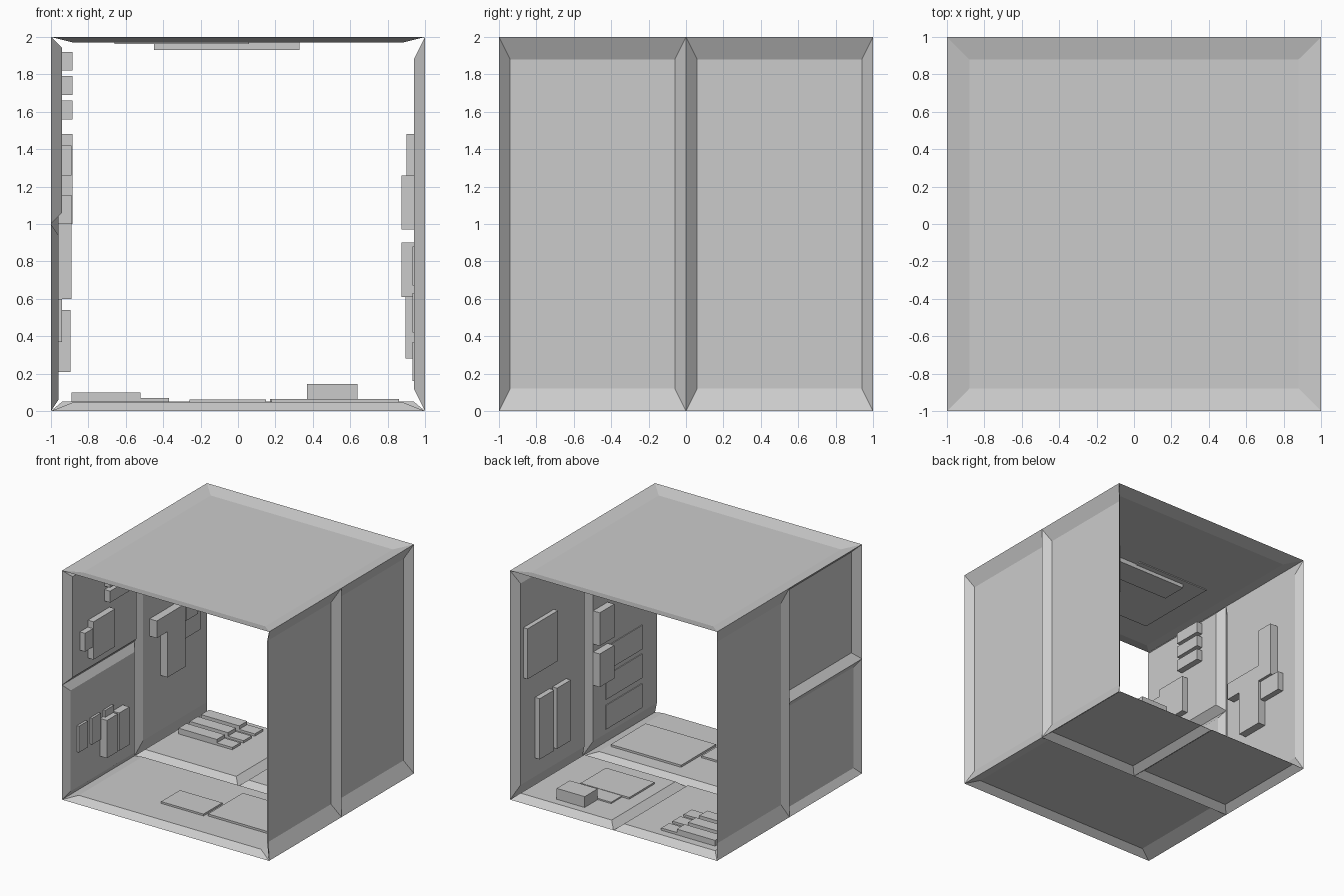
import bpy
import bmesh
from mathutils import Vector

cube = bpy.data.objects.get("Cube")
if cube:
    bpy.data.objects.remove(cube, do_unlink=True)

grey = bpy.data.materials.new("panel_grey")
grey.use_nodes = True
grey.diffuse_color = (0.6, 0.6, 0.6, 1)
grey.node_tree.nodes["Principled BSDF"].inputs["Base Color"].default_value = (0.6, 0.6, 0.6, 1)

# Each side maps (u, v, depth into the room) to a point
SIDES = {
    "floor": lambda u, v, d: Vector((u, v, d)),
    "ceiling": lambda u, v, d: Vector((u, v, 2 - d)),
    "left": lambda u, v, d: Vector((1 - d, u, v)),
    "right": lambda u, v, d: Vector((-1 + d, u, v)),
}
ROOM_CENTRE = Vector((0, 0, 1))


def add_cap(bm, place, outer, inner, low, high):
    """Four sloped or straight sides and a top, open at the back."""
    def ring(box, d):
        u0, u1, v0, v1 = box
        return [bm.verts.new(place(u, v, d))
                for u, v in ((u0, v0), (u1, v0), (u1, v1), (u0, v1))]
    a, b = ring(outer, low), ring(inner, high)
    top = bm.faces.new(b)
    top.normal_update()
    faces = [top] + [bm.faces.new((a[i], a[(i + 1) % 4], b[(i + 1) % 4], b[i]))
                     for i in range(4)]
    # Turn the whole cap towards the room
    inward = place(0, 0, 1) - place(0, 0, 0)
    if top.normal.dot(inward) < 0:
        for f in faces:
            f.normal_flip()


def finish(name, bm):
    mesh = bpy.data.meshes.new(name)
    bm.to_mesh(mesh)
    bm.free()
    mesh.materials.append(grey)
    bpy.context.collection.objects.link(bpy.data.objects.new(name, mesh))


def panel(name, side, box, depth, blocks):
    """Bevelled tray panel with raised blocks (u0, u1, v0, v1, top depth)."""
    place = SIDES[side]
    u0, u1, v0, v1 = box
    iu, iv = 0.06 * (u1 - u0), 0.06 * (v1 - v0)
    bm = bmesh.new()
    add_cap(bm, place, box, (u0 + iu, u1 - iu, v0 + iv, v1 - iv), 0, depth)
    finish(name, bm)
    bm = bmesh.new()
    for *rect, top in blocks:
        add_cap(bm, place, rect, rect, depth, top)
    finish(name + "_blocks", bm)


# Ceiling: one large panel
panel("ceiling_panel", "ceiling", (-1, 1, -1, 1), 0.03, [
    (-0.66, 0.06, -0.63, 0.15, 0.038),
    (-0.45, 0.33, -0.13, 0.10, 0.07)])

# Floor: a wide front panel and two square back panels
panel("floor_front_panel", "floor", (-1, 1, -1, 0), 0.047, [
    (-0.26, 0.15, -0.69, -0.43, 0.063),
    (0.18, 0.86, -0.67, -0.19, 0.065)])
panel("floor_back_left_panel", "floor", (0, 1, 0, 1), 0.05, [
    (0.17, 0.64, 0.19, 0.54, 0.065),
    (0.24, 0.60, 0.40, 0.69, 0.062),
    (0.37, 0.64, 0.69, 0.87, 0.145)])
rows = []
for i in range(3):
    v = 0.45 + 0.155 * i
    rows += [(-0.89, -0.52, v, v + 0.11, 0.10), (-0.52, -0.37, v, v + 0.11, 0.07)]
panel("floor_back_right_panel", "floor", (-1, 0, 0, 1), 0.05, rows)

# Left wall: two tall panels
vents = [(-0.73, -0.23, z, z + 0.21, 0.067) for z in (0.16, 0.42, 0.67)]
panel("left_front_panel", "left", (-1, 0, 0, 2), 0.06, vents + [
    (-0.26, -0.06, 0.97, 1.26, 0.125),
    (-0.26, -0.06, 0.61, 0.90, 0.125)])
panel("left_back_panel", "left", (0, 1, 0, 2), 0.06, [
    (0.48, 0.90, 1.04, 1.48, 0.10),
    (0.54, 0.74, 0.28, 0.81, 0.105),
    (0.31, 0.50, 0.28, 0.81, 0.105)])

# Right wall: two stacked square panels in front, one tall panel behind
studs = [(-0.50, -0.24, z, z + 0.10, 0.115) for z in (1.56, 1.69, 1.82)]
panel("right_front_upper_panel", "right", (-1, 0, 1, 2), 0.06, studs + [
    (-0.73, -0.43, 1.15, 1.48, 0.115),
    (-0.84, -0.60, 1.26, 1.42, 0.11)])
slats = [(y, y + 0.12, 0.37, 0.60, 0.06) for y in (-0.85, -0.67, -0.49)]
panel("right_front_lower_panel", "right", (-1, 0, 0, 1), 0.04, slats + [
    (-0.53, -0.38, 0.21, 0.54, 0.105),
    (-0.36, -0.22, 0.21, 0.54, 0.105)])
panel("right_back_panel", "right", (0, 1, 0, 2), 0.04, [
    (0.30, 0.55, 0.60, 1.15, 0.11),
    (0.15, 0.55, 1.00, 1.15, 0.11),
    (0.55, 0.71, 1.00, 1.48, 0.115),
    (0.55, 0.78, 0.83, 1.00, 0.09)])
